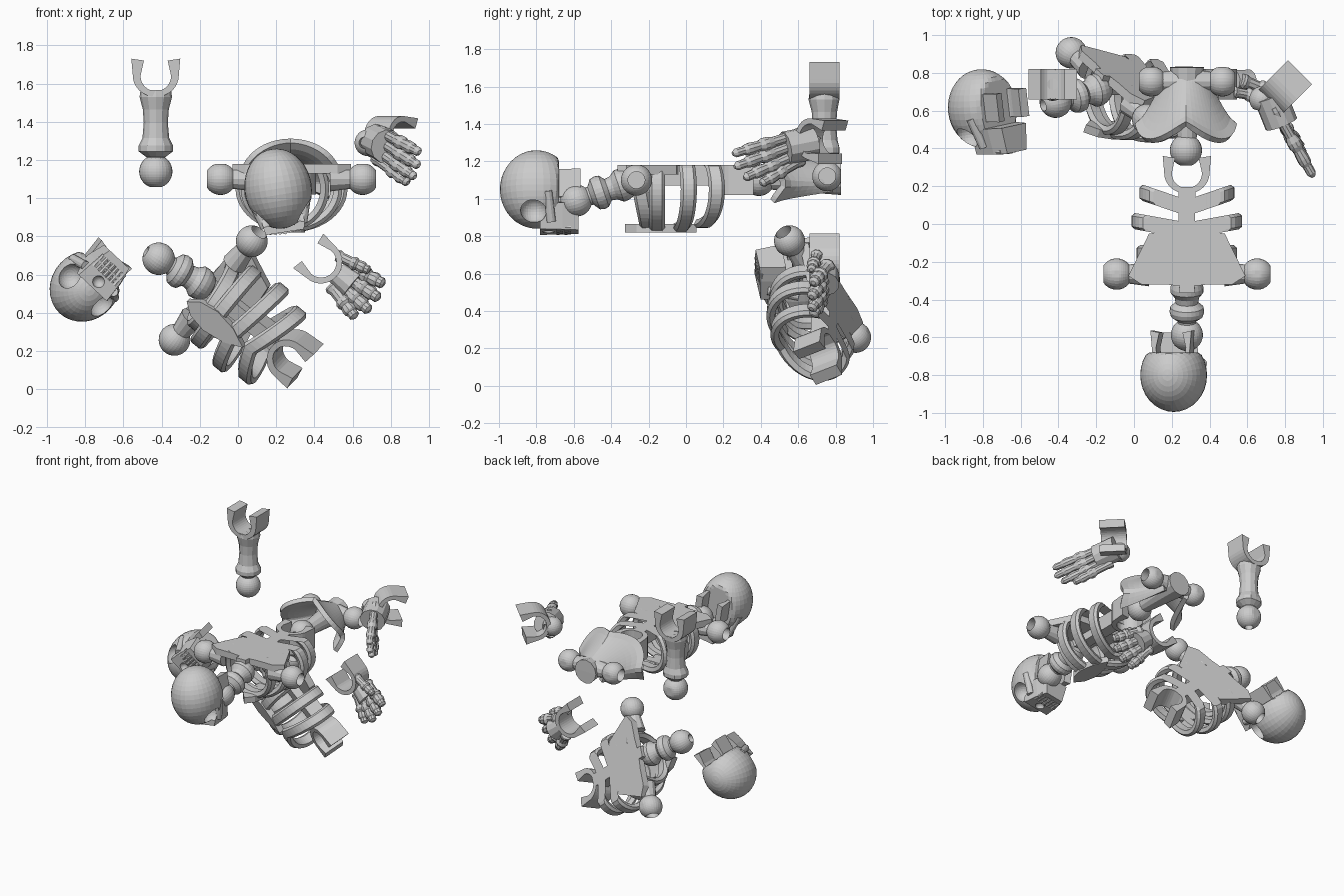
import bpy, bmesh, math
from mathutils import Vector as V, Matrix

if "Cube" in bpy.data.objects:
    bpy.data.objects.remove(bpy.data.objects["Cube"])

M = Matrix.Identity(4)      # placement of the part group being built
clip = None                 # (axis, limit) flat back of the part group


def make(name, verts, faces):
    vs = []
    for v in verts:
        v = V(v)
        if clip:
            v[clip[0]] = min(v[clip[0]], clip[1])
        vs.append(M @ v)
    me = bpy.data.meshes.new(name)
    me.from_pydata(vs, [], faces)
    bm = bmesh.new()
    bm.from_mesh(me)
    bmesh.ops.remove_doubles(bm, verts=bm.verts, dist=1e-5)
    bmesh.ops.recalc_face_normals(bm, faces=bm.faces)
    bm.to_mesh(me)
    bm.free()
    ob = bpy.data.objects.new(name, me)
    bpy.context.collection.objects.link(ob)
    return ob


def lathe(name, prof, start, axis, n=24, closed=False):
    """Revolve (radius, height) points about an axis."""
    q = V((0, 0, 1)).rotation_difference(V(axis))
    vs = [V(start) + q @ V((r * math.cos(2 * math.pi * i / n), r * math.sin(2 * math.pi * i / n), h))
          for r, h in prof for i in range(n)]
    k = len(prof)
    fs = [(a * n + i, a * n + (i + 1) % n, (a + 1) % k * n + (i + 1) % n, (a + 1) % k * n + i)
          for a in range(k if closed else k - 1) for i in range(n)]
    return make(name, vs, fs)


def ball(name, c, r, axis=(0, 0, 1), hole=0.0):
    a0 = math.asin(hole / r)
    prof = [(r * math.sin(a), r * math.cos(a)) for a in
            [a0 + (math.pi - 2 * a0) * i / 14 for i in range(15)]]
    return lathe(name, prof, c, axis, 28, hole > 0)


def rod(name, p, q, r1, r2, n=12):
    d = V(q) - V(p)
    return lathe(name, [(0, 0), (r1, 0), (r2, d.length), (0, d.length)], p, d, n)


def fork(name, c, up, side, thick=.16, ri=.08, ro=.128):
    """Horseshoe socket that clips on a ball."""
    c, up, side = V(c), V(up).normalized(), V(side).normalized()
    dep = up.cross(side)
    a = [math.radians(-180 + 180 * i / 16) for i in range(17)]
    inner = [(-.062, .08)] + [(ri * math.cos(t), ri * math.sin(t)) for t in a] + [(.062, .08)]
    outer = [(-ro, .09)] + [((ro - .008) * math.cos(t), .11 * math.sin(t)) for t in a] + [(ro, .09)]
    vs, fs = [], []
    for i, o in zip(inner, outer):
        for (s, u), h in ((i, -1), (o, -1), (o, 1), (i, 1)):
            vs.append(c + side * s + up * u + dep * h * thick / 2)
    m = len(inner)
    for k in range(m - 1):
        fs += [(4 * k + j, 4 * k + (j + 1) % 4, 4 * k + 4 + (j + 1) % 4, 4 * k + 4 + j) for j in range(4)]
    fs += [(0, 1, 2, 3), tuple(4 * m - 4 + j for j in range(4))]
    return make(name, vs, fs)


def prism(name, pts, z0, z1, taper=1.0):
    n = len(pts)
    vs = [(x * taper, y, z0) for x, y in pts] + [(x, y, z1) for x, y in pts]
    fs = [tuple(range(n)), tuple(range(n, 2 * n))]
    fs += [(i, (i + 1) % n, n + (i + 1) % n, n + i) for i in range(n)]
    return make(name, vs, fs)


def rib(name, y, a, zc, b, sweep, tilt=0.0):
    n, vs, fs = 48, [], []
    sec = ((-.004, -.028), (-.004, .028), (-.022, .043), (-.05, .03), (-.05, -.03), (-.022, -.043))
    m = len(sec)
    for i in range(n):
        t = 2 * math.pi * i / n
        dy = sweep * abs(math.cos(t)) - tilt * math.sin(t)
        for k, w in sec:
            vs.append(((a + k) * math.cos(t), y + dy + w, zc + (b + k) * math.sin(t)))
        i2 = (i + 1) % n
        fs += [(m * i + j, m * i + (j + 1) % m, m * i2 + (j + 1) % m, m * i2 + j) for j in range(m)]
    return make(name, vs, fs)


def frame(x, y, z, o):
    m = Matrix((x, y, z)).transposed().to_4x4()
    m.translation = V(o)
    return m


def torso(tag):
    for s in (-1, 1):
        ball(tag + "_shoulder_ball", (s * .372, 0, 0), .083, (s, 0, 0), .045)
        rod(tag + "_collar_bar", (s * .2, 0, 0), (s * .31, 0, 0), .065, .05)
    prism(tag + "_back_plate", [(-.31, -.01), (-.24, -.055), (.24, -.055), (.31, -.01), (.2, .215),
                                (.06, .225), (-.06, .225), (-.2, .215)], .03, .08)
    prism(tag + "_spine", [(-.04, -.1), (.04, -.1), (.045, .46), (-.045, .46)], -.03, .08)
    for y, a, b, sw, tl in ((.02, .2, .22, 0, .04), (.11, .27, .232, 0, 0), (.23, .297, .232, .05, 0),
                            (.35, .255, .21, .08, 0)):
        rib(tag + "_rib", y, a, -.05, b, sw, tl)
    prism(tag + "_breastbone", [(0, -.06), (.05, 0), (.07, .1), (.05, .22), (0, .32),
                                (-.05, .22), (-.07, .1), (-.05, 0)], -.28, -.235)
    fork(tag + "_waist_socket", (0, .535, 0), (0, 1, 0), (1, 0, 0))
    # neck bones and ball
    d = V((0, -.322, -.11))
    lathe(tag + "_neck", [(0, 0), (.06, .02), (.08, .05), (.088, .075), (.088, .1), (.065, .13), (.06, .16),
                          (.088, .185), (.092, .21), (.085, .235), (.05, .26), (.045, .3), (0, .3)], (0, 0, 0), d)
    ball(tag + "_neck_ball", d, .085, d, .03)


def skull(tag):
    # cranium with carved eye sockets and nose
    prof = [(math.sin(math.pi * i / 20), math.cos(math.pi * i / 20)) for i in range(21)]
    n = 32
    vs = [(.176 * r * math.cos(2 * math.pi * i / n), min(.195 * r * math.sin(2 * math.pi * i / n), .12), .21 * h)
          for r, h in prof for i in range(n)]
    fs = [(a * n + i, a * n + (i + 1) % n, a * n + n + (i + 1) % n, a * n + n + i)
          for a in range(20) for i in range(n)]
    head = make(tag + "_cranium", vs, fs)
    jaw = prism(tag + "_jaw", [(-.13, .02), (.13, .02), (.115, .14), (.09, .225), (-.09, .225), (-.115, .14)],
                -.23, -.09, .78)
    for x, y, z, r in ((-.11, -.015, -.13, .07), (.11, -.015, -.13, .07), (0, .065, -.235, .032)):
        cut = ball(tag + "_cutter", (x, y, z), r)
        cut.hide_render = True
        cut.hide_viewport = True
        for ob in (head, jaw):
            m = ob.modifiers.new("carve", 'BOOLEAN')
            m.operation, m.object, m.solver = 'DIFFERENCE', cut, 'EXACT'
    # two rows of teeth
    for row in (.125, .168):
        for i in range(7):
            x = (i - 3) * .025
            z = -.228 + abs(x) * .1
            rod(tag + "_tooth", (x, row - .018, z), (x, row + .018, z), .014, .012, 8)
    for s in (-1, 1):
        rod(tag + "_cheekbone", (s * .15, .06, -.03), (s * .1, .08, -.19), .025, .025)
    fork(tag + "_neck_socket", (0, .145, .02), (0, 1, 0), (1, 0, 0), .15, .08, .11)


def digit(name, p, q, r):
    """Finger or toe: three shafts with knuckles."""
    p, q = V(p), V(q)
    L = (q - p).length
    prof = [(0, 0), (r * .9, 0), (r, .06 * L), (r * .8, .16 * L), (r * .78, .42 * L), (r * 1.05, .5 * L),
            (r * 1.05, .56 * L), (r * .8, .62 * L), (r * .95, .74 * L), (r * .9, .8 * L), (r * .7, .84 * L),
            (r * .7, .95 * L), (r * .3, L), (0, L)]
    lathe(name, prof, p, q - p, 10)


# lying body: torso and skull
clip = (2, .08)
M = Matrix.Translation((.28, -.265, 1.10))
torso("lying")
# leaning torso, same shape turned
X = V((.543, -.474, .693)).normalized()
Y = V((.72, 0, -.69))
Y = (Y - X * Y.dot(X)).normalized()
M = frame(X, Y, X.cross(Y), (-.13, .73, .517))
torso("leaning")
clip = None
M = Matrix.Translation((.21, -.8, 1.05)) @ Matrix.Rotation(math.radians(-9), 4, 'Y')
skull("attached_skull")
M = frame(V((-.73, 0, .683)), V((.683, 0, .73)), V((0, 1, 0)), (-.80, .61, .54)) @ Matrix.Rotation(math.radians(9), 4, 'Y')
skull("loose_skull")

# loose limb bone
M = Matrix.Identity(4)
clip = (1, .82)
ball("limb_ball", (-.43, .74, 1.14), .087, (0, 0, 1), .03)
lathe("limb_shaft", [(.03, 0), (.045, 0), (.05, .02), (.09, .05), (.09, .08), (.07, .12), (.063, .2), (.068, .27),
                     (.085, .335), (.08, .37), (.03, .37)], (-.43, .74, 1.195), (0, 0, 1), 12, True)
fork("limb_socket", (-.43, .74, 1.64), (0, 0, 1), (1, 0, 0))

# pelvis: waist ball, flared wings, hip balls
clip = (1, .83)
ball("pelvis_waist_ball", (.275, .39, 1.1), .085, (0, -1, 0), .03)
rod("pelvis_sacrum", (.28, .44, 1.1), (.28, .83, 1.11), .05, .09)
vs, fs, n, m = [], [], 33, 9
for i in range(n):
    t = math.radians(-25 + 230 * i / (n - 1))
    front = .53 - .09 * abs(math.sin(2 * t))
    for j in range(m):
        f = j / (m - 1)
        k = 1 - .62 * f ** .7
        vs.append((.275 + .26 * k * math.cos(t), front + (.78 - front) * f, 1.08 + .22 * k * math.sin(t)))
for i in range(n - 1):
    fs += [(i * m + j, i * m + j + 1, i * m + m + j + 1, i * m + m + j) for j in range(m - 1)]
wing = make("pelvis_wings", vs, fs)
sol = wing.modifiers.new("thick", 'SOLIDIFY')
sol.thickness, sol.offset = .035, 0
for s in (-1, 1):
    ball("hip_ball", (.28 + s * .188, .755, 1.12), .08, (s, 0, 0), .045)
    rod("hip_bar", (.28, .755, 1.12), (.28 + s * .13, .755, 1.12), .07, .05)

# foot: ankle socket, heel ball, toes
clip = None
fork("ankle_socket", (.80, .725, 1.32), V((.69, .69, -.2)), V((.14, .14, .97)), .18, .08, .118)
ball("heel_ball", (.68, .66, 1.29), .07, (-.3, -1, 0), .03)
rod("foot_arch", (.72, .68, 1.3), (.78, .53, 1.27), .09, .09)
for p, q in (((.74, .62, 1.35), (.95, .25, 1.24)), ((.74, .62, 1.30), (.945, .26, 1.17)),
             ((.73, .62, 1.25), (.925, .31, 1.11)), ((.72, .62, 1.21), (.89, .40, 1.08))):
    digit("toe", p, q, .036)

# hand: wrist socket, palm, fingers, thumb
clip = (1, .82)
fork("wrist_socket", (.435, .74, .665), (-.75, 0, .66), (.66, 0, .75), .16, .08, .12)
rod("palm", (.52, .75, .61), (.60, .74, .545), .065, .08)
for p, q in (((.57, .76, .645), (.765, .68, .55)), ((.55, .76, .60), (.74, .67, .475)),
             ((.52, .76, .56), (.69, .67, .41)), ((.49, .76, .54), (.615, .68, .375))):
    digit("finger", p, q, .042)
digit("thumb", (.52, .7, .70), (.69, .67, .62), .035)
